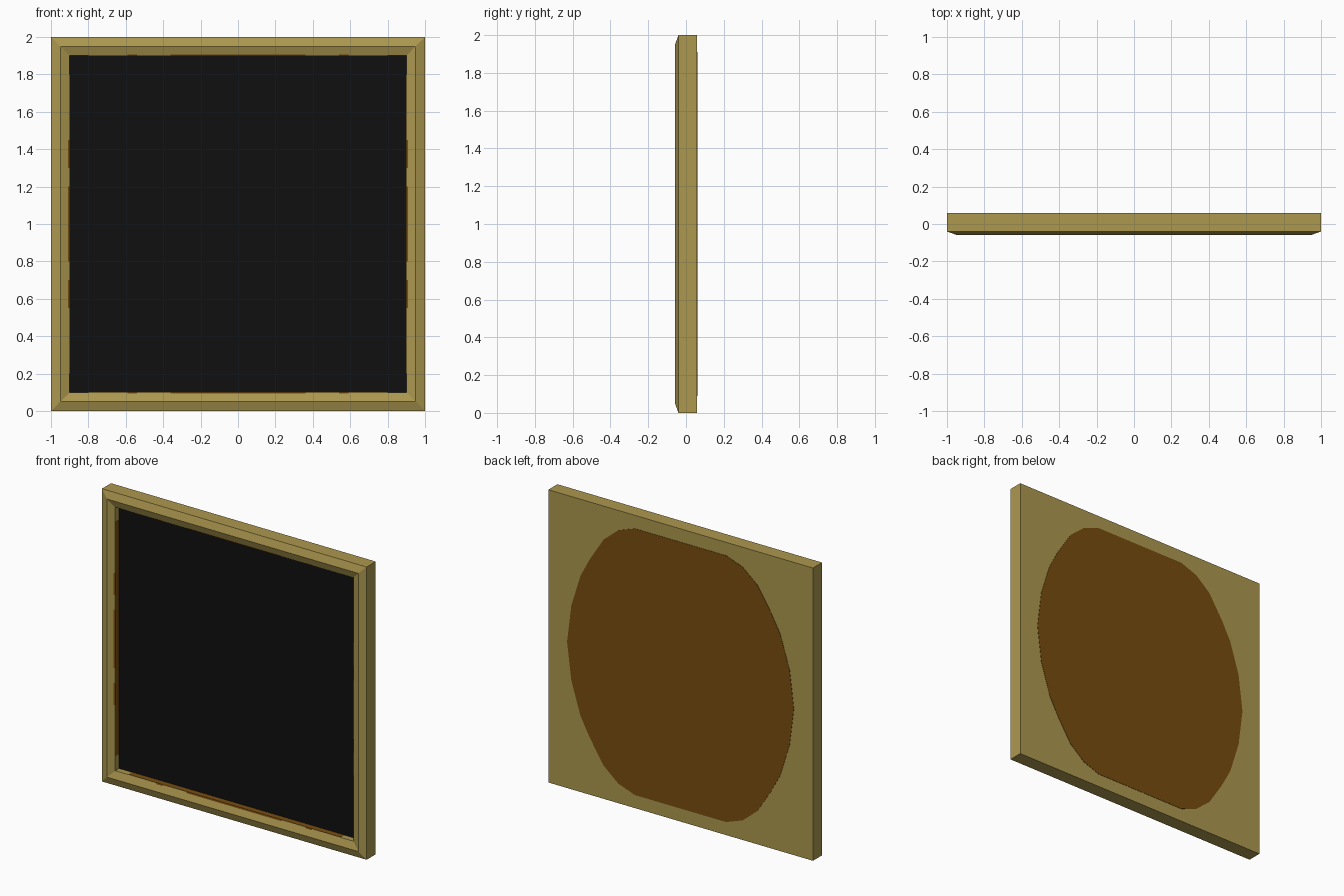
import bpy, bmesh, math
from mathutils import Matrix, Vector

if "Cube" in bpy.data.objects:
    bpy.data.objects.remove(bpy.data.objects["Cube"])


def material(name, rgb):
    m = bpy.data.materials.new(name)
    m.diffuse_color = (*rgb, 1)
    m.use_nodes = True
    m.node_tree.nodes["Principled BSDF"].inputs["Base Color"].default_value = m.diffuse_color
    return m


gold = material("dull gold", (0.413, 0.314, 0.078))
brown = material("dark brown", (0.188, 0.074, 0.005))
black = material("black", (0.005, 0.005, 0.005))

CENTRE = Vector((0, 0, 1))
BACK = 0.058
PANEL = 0.004


def finish(name, bm, mat, recalc=True):
    if recalc:
        bmesh.ops.recalc_face_normals(bm, faces=bm.faces)
    me = bpy.data.meshes.new(name)
    bm.to_mesh(me)
    bm.free()
    me.materials.append(mat)
    ob = bpy.data.objects.new(name, me)
    bpy.context.collection.objects.link(ob)
    return ob


def box(bm, lo, hi, matrix=Matrix.Identity(4)):
    lo, hi = Vector(lo), Vector(hi)
    size = Matrix.Diagonal((*(hi - lo), 1))
    bmesh.ops.create_cube(bm, size=1, matrix=matrix @ Matrix.Translation((lo + hi) / 2) @ size)


# Frame: square rings through a moulding profile (half width, depth), closed at the back
bm = bmesh.new()
profile = [(1, BACK), (1, -0.04), (0.95, -BACK), (0.9, -0.04), (0.9, PANEL)]
rings = [[bm.verts.new((sx * w, y, 1 + sz * w))
          for sx, sz in ((-1, -1), (1, -1), (1, 1), (-1, 1))] for w, y in profile]
for a, b in zip(rings, rings[1:]):
    for i in range(4):
        j = (i + 1) % 4
        bm.faces.new((a[i], a[j], b[j], b[i]))
bm.faces.new(rings[0])
bm.faces.new(rings[-1])
finish("frame", bm, gold)

# Black panel, recessed in the frame
bm = bmesh.new()
box(bm, (-0.9, PANEL - 0.003, 0.1), (0.9, PANEL + 0.003, 1.9))
finish("panel", bm, black)

# Brown patches on the four inner walls, with small spills onto the sloping moulding
bm = bmesh.new()
for k in range(4):
    turn = Matrix.Translation(CENTRE) @ Matrix.Rotation(k * math.pi / 2, 4, 'Y')
    box(bm, (-0.8, -0.039, 0.8985), (0.8, PANEL, 0.9005), turn)
    if k % 2 == 0:
        spans, reach = [(-0.36, 0.36), (0.54, 0.59), (-0.59, -0.54)], 0.907
    else:
        spans, reach = [(-0.2, 0.2), (0.3, 0.45), (-0.45, -0.3)], 0.909
    for a, b in spans:
        y2 = -0.04 - (reach - 0.9) * 0.36
        corners = [(a, -0.041, 0.8985), (b, -0.041, 0.8985),
                   (b, y2 - 0.001, reach), (a, y2 - 0.001, reach)]
        vs = [bm.verts.new(turn @ Vector(c)) for c in corners]
        f = bm.faces.new(vs)
        f.normal_update()
        if f.normal.y > 0:
            f.normal_flip()
finish("inner_wall_patches", bm, brown, recalc=False)

# Brown rounded patch on the back: one quarter outline mirrored both ways
quarter = [(0.857, 0), (0.825, 0.255), (0.755, 0.48), (0.685, 0.61), (0.58, 0.773),
           (0.47, 0.865), (0.345, 0.91)]
half = quarter + [(-x, z) for x, z in reversed(quarter)]
outline = half + [(-x, -z) for x, z in half[1:-1]]
bm = bmesh.new()
face = bm.faces.new([bm.verts.new((x, BACK, 1 + z)) for x, z in outline])
ext = bmesh.ops.extrude_face_region(bm, geom=[face])
bmesh.ops.translate(bm, vec=(0, 0.002, 0),
                    verts=[g for g in ext["geom"] if isinstance(g, bmesh.types.BMVert)])
finish("back_patch", bm, brown)
